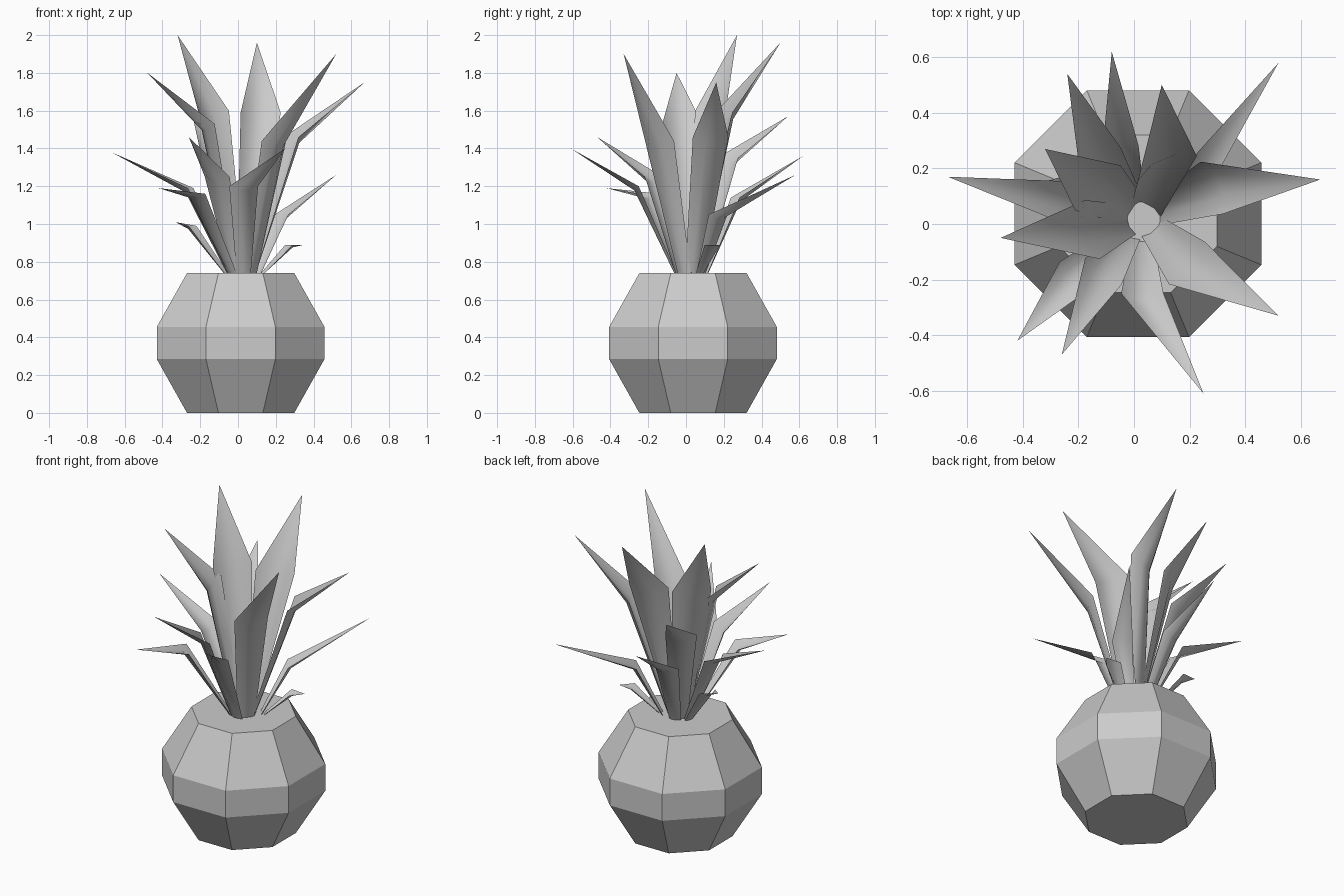
import bpy
import bmesh
import math
from mathutils import Matrix, Vector

cube = bpy.data.objects.get("Cube")
if cube:
    bpy.data.objects.remove(cube, do_unlink=True)


def make_material(name, color):
    mat = bpy.data.materials.new(name)
    mat.use_nodes = True
    mat.diffuse_color = color
    mat.node_tree.nodes["Principled BSDF"].inputs["Base Color"].default_value = color
    return mat


grey = make_material("plain grey", (0.6, 0.6, 0.6, 1))


def finish(name, bm):
    mesh = bpy.data.meshes.new(name)
    bm.to_mesh(mesh)
    bm.free()
    mesh.materials.append(grey)
    obj = bpy.data.objects.new(name, mesh)
    bpy.context.scene.collection.objects.link(obj)
    return obj


# Faceted eight-sided pot: (flat-to-centre distance, height) profile
POT_CENTRE = Vector((0.014, 0.037, 0))
POT_PROFILE = [(0.284, 0), (0.444, 0.285), (0.444, 0.455), (0.284, 0.74)]
SIDES = 8


def make_pot():
    bm = bmesh.new()
    rings = []
    for apothem, z in POT_PROFILE:
        radius = apothem / math.cos(math.pi / SIDES)
        ring = []
        for i in range(SIDES):
            a = (i + 0.5) * math.tau / SIDES
            offset = Vector((radius * math.cos(a), radius * math.sin(a), z))
            ring.append(bm.verts.new(POT_CENTRE + offset))
        rings.append(ring)
    for low, high in zip(rings, rings[1:]):
        for i in range(SIDES):
            j = (i + 1) % SIDES
            bm.faces.new((low[i], low[j], high[j], high[i]))
    bm.faces.new(rings[0][::-1])
    bm.faces.new(rings[-1])
    finish("pot", bm)


make_pot()

# Pointed leaves: each is a channel that widens up to a bend, then tapers to a tip
CROWN = Vector((0.03, 0.025, 0.74))
ACROSS = [(-1, 0), (-0.4, 1), (0.4, 1), (1, 0)]   # side position, rib depth


def leaf_row(bm, centre, out, half, drop):
    side = Vector((-out.y, out.x, 0))
    rib = out * half * 0.3 - Vector((0, 0, drop))
    return [bm.verts.new(centre + side * half * s + rib * d) for s, d in ACROSS]


def make_leaf(name, bend, tip, turn):
    bend, tip = Vector(bend), Vector(tip)
    out = bend - CROWN
    out.z = 0
    out.normalize()
    turned = Matrix.Rotation(math.radians(turn), 3, 'Z') @ out
    half = min(0.115, 0.045 + 0.1 * (bend.z - 0.89))
    root = CROWN + out * (0.03 + 0.115 * (1.6 - bend.z))
    bm = bmesh.new()
    low = leaf_row(bm, root, out, half * 0.5, 0)
    high = leaf_row(bm, bend, turned, half, half * 0.3)
    point = bm.verts.new(tip)
    for i in range(len(ACROSS) - 1):
        bm.faces.new((low[i + 1], low[i], high[i], high[i + 1]))
        bm.faces.new((high[i + 1], high[i], point))
    return finish(name, bm)


# bend position, tip position, twist of the blade in degrees
LEAVES = {
    "tall_leaf": [
        ((-0.13, 0.13, 1.6), (-0.32, 0.27, 2.0), -12),
        ((0.12, 0.2, 1.59), (0.1, 0.5, 1.96), 50),
        ((0.19, -0.14, 1.44), (0.52, -0.33, 1.9), 6),
        ((-0.15, -0.02, 1.53), (-0.48, -0.05, 1.8), 0),
        ((0.28, 0.13, 1.46), (0.67, 0.16, 1.75), 0),
    ],
    "middle_leaf": [
        ((-0.12, 0.22, 1.35), (-0.24, 0.54, 1.57), 0),
        ((-0.11, -0.17, 1.25), (-0.26, -0.47, 1.46), 0),
        ((0.03, -0.25, 1.2), (0.25, -0.61, 1.4), 0),
        ((-0.25, 0.08, 1.19), (-0.67, 0.17, 1.38), 0),
        ((-0.05, 0.26, 1.14), (-0.08, 0.62, 1.36), 0),
    ],
    "low_leaf": [
        ((0.23, 0.17, 1.05), (0.52, 0.58, 1.26), 0),
        ((-0.22, -0.19, 1.16), (-0.42, -0.42, 1.19), 0),
        ((-0.24, 0.13, 0.99), (-0.33, 0.15, 1.01), 0),
        ((0.27, 0.14, 0.89), (0.35, 0.17, 0.89), 0),
    ],
}

leaves = []
for kind, shapes in LEAVES.items():
    for n, shape in enumerate(shapes, 1):
        leaves.append(make_leaf(f"{kind}_{n}", *shape))

# Smooth across each channel, sharp at strong bends
bpy.ops.object.select_all(action='DESELECT')
for leaf in leaves:
    leaf.select_set(True)
bpy.context.view_layer.objects.active = leaves[0]
bpy.ops.object.shade_smooth_by_angle(angle=math.radians(45))
